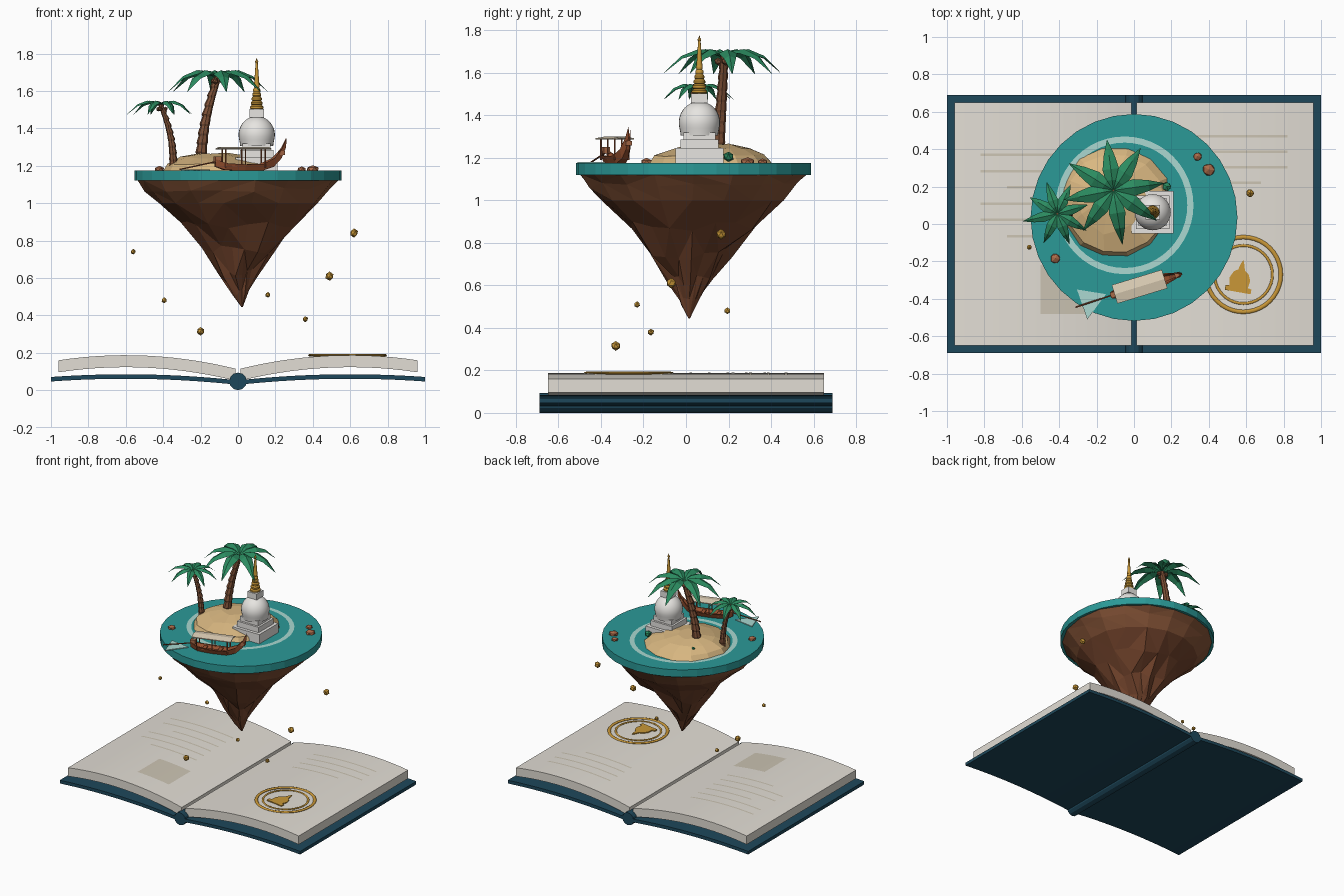
import bpy, bmesh, math, random
from math import sin, cos, pi, radians
from mathutils import Vector, Matrix

if "Cube" in bpy.data.objects:
    bpy.data.objects.remove(bpy.data.objects["Cube"])

random.seed(4)

def mat(name, h):
    m = bpy.data.materials.new(name)
    m.diffuse_color = [(int(h[i:i + 2], 16) / 255) ** 2.2 for i in (0, 2, 4)] + [1]
    m.use_nodes = True
    m.node_tree.nodes["Principled BSDF"].inputs["Base Color"].default_value = m.diffuse_color
    return m

COVER, PAGE, INK = mat("cover", "23495b"), mat("paper", "e2ddd4"), mat("ink", "cbc3b2")
GOLD, WATER, FOAM = mat("gold", "c8963a"), mat("water", "2f9896"), mat("foam", "a9d8d0")
SAND, RIM, ROCK = mat("sand", "d8b680"), mat("earth", "85553a"), mat("rock", "734630")
BARK, LEAF, STONE = mat("bark", "7c5139"), mat("leaf", "2f8a60"), mat("stone", "e6e4e0")
WOOD, CLOTH, PEBBLE = mat("boat_wood", "9a5435"), mat("canopy", "dccdb4"), mat("pebble", "a86a4a")

def finish(name, bm, m, smooth=None):
    bmesh.ops.recalc_face_normals(bm, faces=bm.faces)
    me = bpy.data.meshes.new(name)
    bm.to_mesh(me)
    bm.free()
    me.materials.append(m)
    if smooth:
        me.polygons.foreach_set("use_smooth", [True] * len(me.polygons))
        me.set_sharp_from_angle(angle=radians(smooth))
    ob = bpy.data.objects.new(name, me)
    bpy.context.collection.objects.link(ob)
    return ob

def loft(name, rings, m, caps=True, smooth=None, closed=True):
    """Skin a list of equally long point rings."""
    bm = bmesh.new()
    vs = [[bm.verts.new(p) for p in r] for r in rings]
    n = len(rings[0])
    for a, b in zip(vs, vs[1:]):
        for i in range(n if closed else n - 1):
            j = (i + 1) % n
            bm.faces.new((a[i], a[j], b[j], b[i]))
    if caps and closed:
        bm.faces.new(vs[0])
        bm.faces.new(vs[-1])
    return finish(name, bm, m, smooth)

def ring(c, r, n, jit=0.0, zj=0.0, ry=None):
    out = []
    for i in range(n):
        k = 1 + random.uniform(-jit, jit)
        a = 2 * pi * i / n
        out.append((c[0] + r * k * cos(a), c[1] + (ry or r) * k * sin(a), c[2] + random.uniform(-zj, zj)))
    return out

def lathe(name, x, y, prof, m, n=28, smooth=35):
    return loft(name, [ring((x, y, z), r, n) for r, z in prof], m, smooth=smooth)

def box(name, c, s, m, rot=0):
    bm = bmesh.new()
    bmesh.ops.create_cube(bm, size=1, matrix=Matrix.Translation(c) @ Matrix.Rotation(rot, 4, 'Z') @ Matrix.Diagonal((*s, 1)))
    return finish(name, bm, m)

def tube(name, p, q, r, m, n=8, r2=None):
    p, q = Vector(p), Vector(q)
    rot = (q - p).to_track_quat('Z', 'Y')
    return loft(name, [[o + rot @ Vector(v) for v in ring((0, 0, 0), k, n)] for o, k in ((p, r), (q, r2 or r))], m)

def nugget(name, c, r, m, sub=1, flat=1.0):
    bm = bmesh.new()
    bmesh.ops.create_icosphere(bm, subdivisions=sub, radius=r)
    for v in bm.verts:
        v.co = Vector(c) + Vector((v.co.x, v.co.y, v.co.z * flat)) * random.uniform(.9, 1.06)
    return finish(name, bm, m)

# Open book: curved covers, page blocks and spine
page_top = lambda x: .187 - .21 * (abs(x) - .6) ** 2
cover_top = lambda x: .085 - .09 * (abs(x) - .6) ** 2

def slab(name, side, x0, x1, hy, f, t, m):
    xs = [side * (x0 + (x1 - x0) * i / 14) for i in range(15)]
    loft(name, [[(x, -hy, f(x) - t), (x, hy, f(x) - t), (x, hy, f(x)), (x, -hy, f(x))] for x in xs], m, smooth=30)

for side, tag in ((-1, "left"), (1, "right")):
    slab(tag + "_cover", side, .02, 1, .69, cover_top, .024, COVER)
    slab(tag + "_pages", side, .013, .96, .65, page_top, .064, PAGE)
tube("spine", (0, -.69, .047), (0, .69, .047), .047, COVER, 12)

# Printed lines and picture block that follow the page curve
def strip(name, x0, x1, y, h):
    xs = [x0 + (x1 - x0) * i / 10 for i in range(11)]
    loft(name, [[(x, y - h / 2, page_top(x) + .002), (x, y + h / 2, page_top(x) + .002)] for x in xs], INK, closed=False)

for i in range(6):
    strip("left_text_line", -.68 if i % 3 == 2 else -.82, -.3, .37 - .087 * i, .013)
for i in range(4):
    strip("right_text_line", .3, .68 if i == 3 else .82, .47 - .083 * i, .013)
strip("picture_block", -.5, -.24, -.35, .26)

# Gold medallion on the right page
for R, r in ((.2, .011), (.155, .007)):
    prof = [(R + r * cos(a), .187 + .6 * r * sin(a)) for a in [k * pi / 4 for k in range(8)]]
    rings = [[(.585 + p * cos(2 * pi * i / 40), -.27 + p * sin(2 * pi * i / 40), z) for p, z in prof] for i in range(41)]
    loft("medallion_ring", rings, GOLD, caps=False, smooth=60)
half = [(.07, -.09), (.07, -.065), (.05, -.06), (.056, -.02), (.04, .015), (.018, .03), (.01, .06), (0, .085)]
outline = half + [(-x, y) for x, y in half[-2::-1]]
a = radians(-10)
loft("medallion_emblem", [[(.57 + x * cos(a) - y * sin(a), -.275 + x * sin(a) + y * cos(a), z) for x, y in outline]
                          for z in (.183, .193)], GOLD)

# Floating island: water disc, earth rim, rock cone
CY = .035
lathe("water", 0, CY, [(.553, 1.12), (.553, 1.175)], WATER, 32, None)
waist = ring((0, .03, 1.0), .43, 18, .02)
loft("earth_rim", [ring((0, CY, 1.122), .54, 18, .01), ring((0, CY, 1.07), .495, 18, .025, .012), waist], RIM)
cone = [waist] + [ring(c, r, 18, j, .025) for c, r, j in
        (((0, .03, .88), .3, .09), ((0, .025, .75), .19, .12), ((.005, .02, .62), .1, .13), ((.015, .015, .52), .042, .1))]
core = loft("rock_cone", cone + [ring((.022, .015, .445), .004, 18)], ROCK)
for ob in (core, bpy.data.objects["earth_rim"]):
    bm = bmesh.new()
    bm.from_mesh(ob.data)
    bmesh.ops.triangulate(bm, faces=[f for f in bm.faces if len(f.verts) == 4])
    bm.to_mesh(ob.data)
    bm.free()

# Foam ring and sand mound
loft("foam_ring", [ring((-.05, .1, 1.178), r, 48) for r in (.368, .335)], FOAM, caps=False)
loft("sand_mound", [ring((-.1, .115, 1.172), .3, 14, .04, 0, .29), ring((-.1, .115, 1.21), .27, 14, .05, .006),
                    ring((-.12, .13, 1.245), .18, 14, .06, .006), ring((-.13, .14, 1.265), .08, 14, .1, .004)], SAND)

# Stupa: stepped plinth, dome, ringed spire
SX, SY = .1, .063
for z0, z1, w in ((1.172, 1.245, .225), (1.245, 1.285, .18), (1.28, 1.32, .15)):
    box("stupa_step", (SX, SY, (z0 + z1) / 2), (w, w, z1 - z0), STONE)
dome = [(.088, 1.305), (.09, 1.32)] + [(.097 * cos(t), 1.365 + .1 * sin(t)) for t in [radians(d) for d in range(-15, 86, 10)]]
lathe("stupa_dome", SX, SY, dome, STONE)
box("stupa_crown_block", (SX, SY, 1.48), (.078, .078, .045), STONE)
for i in range(6):
    z, r = 1.5 + i * .023, .036 - i * .0042
    lathe("spire_ring", SX, SY, [(r * .8, z), (r, z + .006), (r, z + .016), (r * .75, z + .024)], GOLD, 16)
lathe("spire_needle", SX, SY, [(.014, 1.635), (.005, 1.76), (.001, 1.775)], GOLD, 12)
nugget("spire_ball", (SX, SY, 1.755), .009, GOLD, 2)

# Palms: bent ringed trunks with folded fronds
def palm(tag, base, top, bend, r, L, turn, n=8):
    b, t = Vector(base), Vector(top)
    rings = []
    for i in range(10):
        k = i / 9
        c = b.lerp(t, k) + Vector((bend * sin(pi * k), 0, 0))
        rad = r * (1 - .35 * k)
        rings += [ring(c, rad * .9, 8), ring(c + Vector((0, 0, .012)), rad * 1.06, 8)]
    loft(tag + "_trunk", rings, BARK)
    for j in range(n):
        ang = turn + 2 * pi * j / n + random.uniform(-.1, .1)
        l = L * random.uniform(.93, 1.05)
        d, s = Vector((cos(ang), sin(ang), 0)), Vector((-sin(ang), cos(ang), 0))
        rows = []
        for k, w in ((0, .03), (.2, .12), (.42, .155), (.7, .1), (1, .004)):
            p = t + d * l * k + Vector((0, 0, .01 + L * (.72 * k - 1.0 * k * k)))
            drop = Vector((0, 0, -.45 * w * L))
            rows.append([p + s * w * L + drop, p, p - s * w * L + drop])
        loft(tag + "_frond", rows, LEAF, closed=False)
    for j in range(3):
        q = turn + j * 2.1
        nugget(tag + "_coconut", t + Vector((cos(q) * r, sin(q) * r, -.012)), r * .6, BARK)

palm("tall_palm", (-.2, .15, 1.21), (-.11, .18, 1.665), -.018, .031, .285, .15)
palm("short_palm", (-.345, .06, 1.185), (-.41, .055, 1.515), .018, .022, .18, .3)

# Long boat with canopy, built along x then turned into place
stations = ((-.16, .016, 1.195, 1.235), (-.11, .036, 1.178, 1.214), (0, .046, 1.172, 1.207), (.1, .04, 1.174, 1.21),
            (.165, .026, 1.195, 1.24), (.21, .014, 1.24, 1.29), (.237, .006, 1.3, 1.345))
parts = [loft("boat_hull", [[(x, -w, g), (x, -.6 * w, k), (x, .6 * w, k), (x, w, g), (x, .75 * w, g),
         (x, .45 * w, k + .014), (x, -.45 * w, k + .014), (x, -.75 * w, g)] for x, w, k, g in stations], WOOD)]
for x in (-.11, 0, .11):
    for y in (-.034, .034):
        parts.append(tube("canopy_post", (x, y, 1.19), (x, y, 1.292), .004, WOOD, 6))
parts.append(loft("boat_canopy", [[(x, -.052, 1.286), (x, 0, 1.294), (x, .052, 1.286), (x, .052, 1.292), (x, 0, 1.301),
                                   (x, -.052, 1.292)] for x in (-.14, .14)], CLOTH))
parts += [box("boat_bench", (x, 0, 1.2), (.025, .07, .008), WOOD) for x in (-.06, .05)]
parts.append(box("boat_engine", (-.145, 0, 1.235), (.035, .03, .03), PEBBLE))
parts.append(box("prow_wrap", (.212, 0, 1.268), (.03, .03, .022), PEBBLE))
parts.append(tube("propeller_shaft", (-.14, 0, 1.225), (-.36, -.005, 1.18), .004, WOOD, 6))
for ob in parts:
    ob.matrix_world = Matrix.Translation((.03, -.335, 0)) @ Matrix.Rotation(radians(17), 4, 'Z')
loft("boat_wake", [[(-.305, -.35, z), (-.15, -.375, z), (-.25, -.51, z)] for z in (1.174, 1.18)], FOAM)

# Shore stones, shrubs and floating gold nuggets
for x, y, r in ((.4, .29, .037), (.34, .36, .025), (-.42, -.185, .03)):
    nugget("shore_stone", (x, y, 1.18), r, PEBBLE, 1, .65)
for x, y, z, r in ((.175, .2, 1.205, .026), (-.25, .27, 1.235, .012)):
    nugget("shrub", (x, y, z), r, LEAF)
for x, y, z, r in ((-.56, -.125, .74, .015), (-.395, .195, .48, .016), (-.2, -.33, .315, .023), (.16, -.23, .51, .015),
                   (.36, -.165, .38, .016), (.49, -.07, .61, .024), (.62, .165, .84, .024)):
    nugget("gold_nugget", (x, y, z), r, GOLD)
